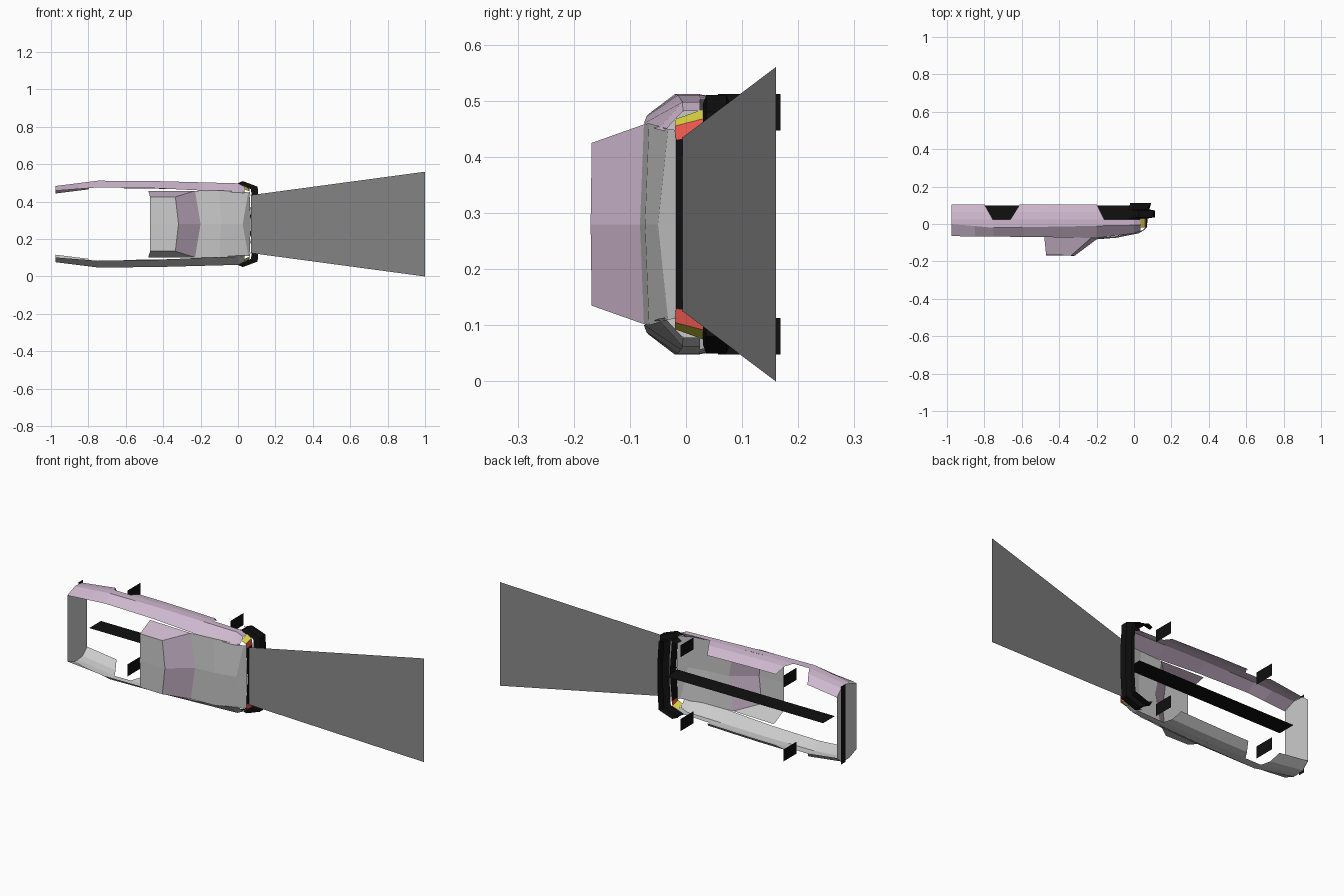
import bpy

if "Cube" in bpy.data.objects:
    bpy.data.objects.remove(bpy.data.objects["Cube"])

CZ = 0.28  # mirror plane of the car, which lies on its side (roof toward -y)


def mat(name, r, g, b):
    m = bpy.data.materials.new(name)
    m.diffuse_color = (r, g, b, 1)
    m.use_nodes = True
    m.node_tree.nodes["Principled BSDF"].inputs["Base Color"].default_value = m.diffuse_color
    return m


PINK = mat("pink_paint", 0.62, 0.48, 0.62)
BLACK = mat("black_trim", 0.005, 0.005, 0.005)
RED = mat("red_lamp", 0.85, 0.1, 0.08)
YELLOW = mat("yellow_lamp", 0.75, 0.7, 0.06)
BEAM = mat("beam_grey", 0.25, 0.25, 0.25)


def sheet(name, rows, m=None):
    """Quad sheet through rows of (x, y, half width) points."""
    n = len(rows[0])
    verts = [(x, y, CZ + w) for r in rows for x, y, w in r]
    faces = [(i * n + j, i * n + j + 1, (i + 1) * n + j + 1, (i + 1) * n + j)
             for i in range(len(rows) - 1) for j in range(n - 1)]
    me = bpy.data.meshes.new(name)
    me.from_pydata(verts, [], faces)
    if m:
        me.materials.append(m)
    ob = bpy.data.objects.new(name, me)
    bpy.context.collection.objects.link(ob)
    return ob


def pair(name, rows, m_up, m_low):
    sheet(name + "_upper", rows, m_up)
    sheet(name + "_lower", [[(x, y, -w) for x, y, w in r][::-1] for r in rows], m_low)


def lerp(table, x):
    for (x0, a), (x1, b) in zip(table, table[1:]):
        if x <= x1:
            return a + (b - a) * (x - x0) / (x1 - x0)
    return table[-1][1]


INNER = [(-.98, .178), (-.75, .196), (-.45, .192), (-.2, .18), (.06, .165)]
OUTER = [(-.98, .203), (-.75, .232), (-.45, .23), (0, .218), (.06, .19)]
TOP_Y = [(-.98, -.065), (-.48, -.07), (-.2, -.075), (0, -.05), (.06, -.03)]
CREASE = [(-.98, .0), (-.75, -.02), (-.2, -.01), (.06, -.005)]

# Side walls: shoulder bands
xs = [-.975, -.85, -.75, -.6, -.45, -.2, 0, .035]
pair("side_wall", [[(x, lerp(TOP_Y, x), lerp(INNER, x)) for x in xs],
                   [(x, lerp(CREASE, x), lerp(OUTER, x)) for x in xs],
                   [(x, .025, lerp(OUTER, x)) for x in xs]], PINK, None)


# Skirts between the wheel arches
def skirt(name, x0, x0b, x1, x1b):
    rows = []
    for t, y, inset in ((0, .025, 0), (.5, .065, .006), (1, .105, .04)):
        a, b = x0 + (x0b - x0) * t, x1 + (x1b - x1) * t
        rows.append([(x, y, lerp(OUTER, x) - inset)
                     for x in (a, a + (b - a) / 3, a + (b - a) * 2 / 3, b)])
    pair(name, rows, PINK, None)


skirt("rear_skirt", -.975, -.975, -.755, -.80)
skirt("middle_skirt", -.66, -.61, -.16, -.20)

# Tail panel following the side section
tail = [(-.065, .178), (0, .203), (.065, .2), (.105, .165)]
sheet("tail_panel", [[(-.975, y, -w), (-.975, y, w)] for y, w in tail])

# Cabin: roof, windshield and side windows, open at the back
roof_b, roof_f = (-.47, -.165, .145), (-.335, -.168, .145)
base_b, base_f = (-.48, -.065, .178), (-.23, -.075, .178)
flip = lambda p, w=None: (p[0], p[1], -p[2])
sheet("roof", [[flip(roof_b), (-.47, -.168, 0), roof_b],
               [flip(roof_f), (-.318, -.17, 0), roof_f]])
sheet("windshield", [[flip(roof_f), (-.318, -.17, 0), roof_f],
                     [flip(base_f), (-.2, -.082, 0), base_f]], PINK)
pair("cabin_side", [[roof_b, roof_f], [base_b, base_f]], PINK, None)

# Hood and nose
sheet("hood", [[(-.23, -.075, -.178), (-.2, -.082, 0), (-.23, -.075, .178)],
               [(-.1, -.066, -.18), (-.09, -.073, 0), (-.1, -.066, .18)],
               [(.055, -.032, -.17), (.025, -.05, 0), (.055, -.032, .17)],
               [(.062, -.018, -.168), (.068, -.018, 0), (.062, -.018, .168)]])
sheet("grille", [[(.062, -.018, -.16), (.07, -.018, 0), (.062, -.018, .16)],
                 [(.06, .035, -.16), (.072, .035, 0), (.06, .035, .16)]], BLACK)

# Corner lamps
pair("front_lamp", [[(.066, -.018, .15), (.06, -.02, .175)],
                    [(.066, .03, .155), (.06, .03, .188)]], RED, RED)
pair("side_lamp", [[(.06, -.02, .175), (.033, -.02, .187)],
                   [(.06, .03, .188), (.033, .03, .205)]], YELLOW, YELLOW)

# Wrap-around front bumper with lower lip
PLAN = [(0, .218), (.025, .23), (.105, .2), (.112, .08)]
PLAN += [(x, -w) for x, w in PLAN[::-1]]
sheet("front_bumper", [[(x - d, y, w * s) for x, w in PLAN]
                       for y, d, s in ((.03, .035, .93), (.036, 0, 1), (.072, 0, 1),
                                       (.078, .03, .94), (.112, .02, .92))], BLACK)
sheet("rear_bumper", [[(-.978, .035, -.21), (-.978, .035, .21)],
                      [(-.978, .072, -.21), (-.978, .072, .21)]], BLACK)

# Flat wheel cards
for label, x in (("rear", -.70), ("front", -.085)):
    pair(label + "_wheel", [[(x, .057, .167), (x, .057, .232)],
                            [(x, .168, .167), (x, .168, .232)]], BLACK, BLACK)

# Central underside fin
sheet("center_fin", [[(-.89, 0, 0), (.05, 0, 0)], [(-.89, .1, 0), (.05, .1, 0)]], BLACK)

# Headlight beam
sheet("light_beam", [[(.07, -.006, -.155), (.07, -.006, .155)],
                     [(1, .16, -.28), (1, .16, .28)]], BEAM)
